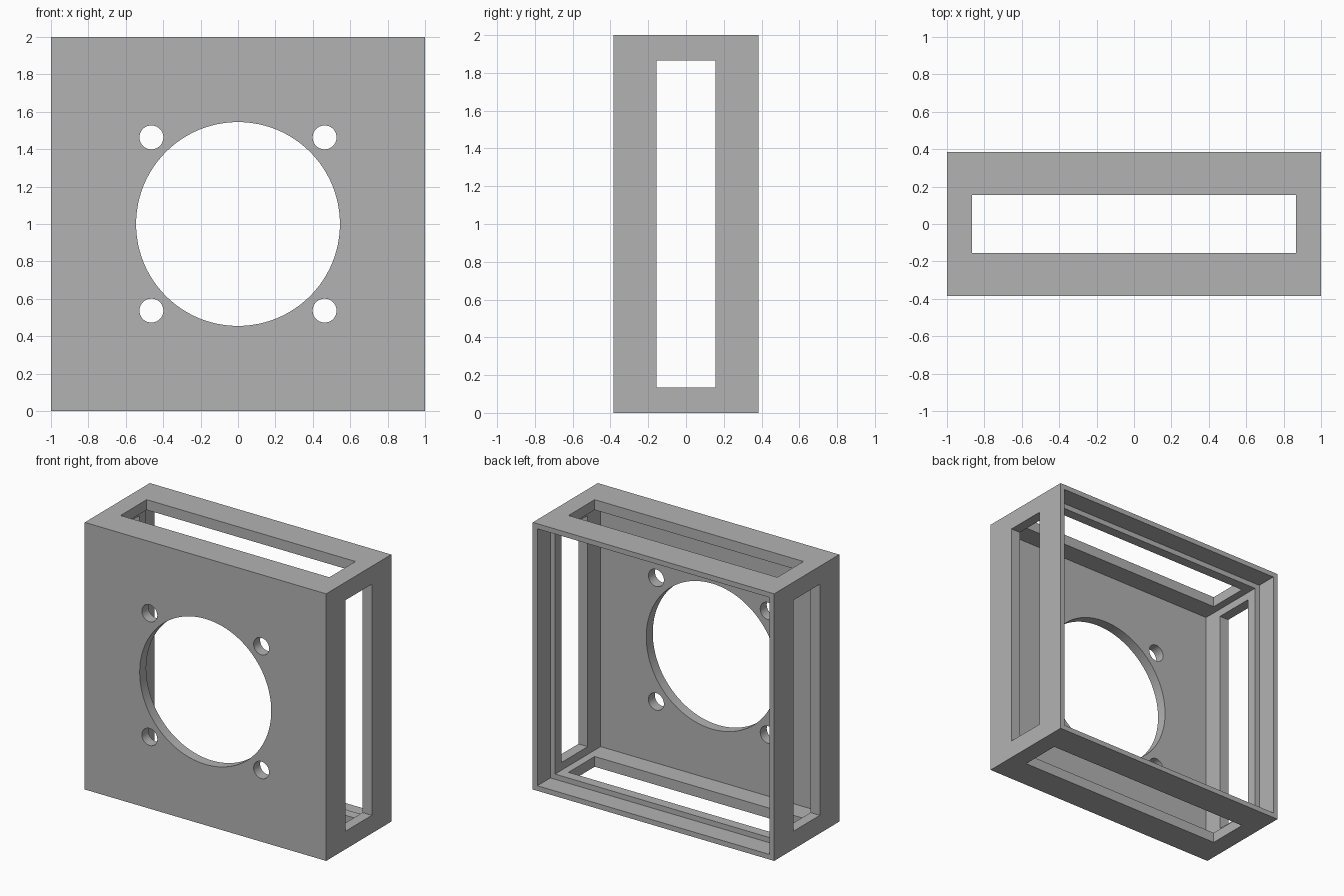
import bpy
import math

if "Cube" in bpy.data.objects:
    bpy.data.objects.remove(bpy.data.objects["Cube"], do_unlink=True)

DEPTH = 0.77      # front to back
WALL = 0.077      # wall and front plate thickness
RIM = 0.038       # thin lip around the open back
RECESS = 0.154    # depth of the rear step
BACK = DEPTH / 2
SLOT = (1.73, 0.31)   # slot length and width

gray = bpy.data.materials.new("plain gray")
gray.use_nodes = True
gray.diffuse_color = (0.45, 0.45, 0.45, 1)
gray.node_tree.nodes["Principled BSDF"].inputs["Base Color"].default_value = (0.45, 0.45, 0.45, 1)


def box(name, size, y=0.0):
    bpy.ops.mesh.primitive_cube_add(size=1, location=(0, y, 1))
    ob = bpy.context.object
    ob.name = name
    ob.scale = size
    bpy.ops.object.transform_apply(location=False, rotation=False, scale=True)
    ob.data.materials.append(gray)
    return ob


def hole(name, radius, x, z, sides):
    bpy.ops.mesh.primitive_cylinder_add(
        vertices=sides, radius=radius, depth=0.3,
        location=(x, -BACK, z), rotation=(math.pi / 2, 0, 0))
    ob = bpy.context.object
    ob.name = name
    ob.data.materials.append(gray)
    return ob


def cut(target, cutter):
    mod = target.modifiers.new(cutter.name, 'BOOLEAN')
    mod.operation = 'DIFFERENCE'
    mod.solver = 'EXACT'
    mod.object = cutter
    bpy.context.view_layer.objects.active = target
    bpy.ops.object.modifier_apply(modifier=mod.name)
    bpy.data.objects.remove(cutter, do_unlink=True)


# Outer body
housing = box("housing", (2, DEPTH, 2))

# Main cavity, open at the back, with a wider step behind it
inner = 2 - 2 * WALL
cut(housing, box("cavity", (inner, DEPTH, inner), WALL))
lip = 2 - 2 * RIM
cut(housing, box("rear_recess", (lip, 2 * RECESS, lip), BACK))

# Slots through the sides, then through top and bottom
cut(housing, box("side_slots", (3, SLOT[1], SLOT[0])))
cut(housing, box("top_bottom_slots", (SLOT[0], SLOT[1], 3)))

# Round opening and four screw holes in the front plate
cut(housing, hole("round_opening", 0.545, 0, 1, 96))
for sx in (-1, 1):
    for sz in (-1, 1):
        cut(housing, hole("screw_hole", 0.064, sx * 0.463, 1 + sz * 0.463, 40))

# Smooth hole walls, crisp corners
bpy.ops.object.select_all(action='DESELECT')
housing.select_set(True)
bpy.context.view_layer.objects.active = housing
bpy.ops.object.shade_smooth_by_angle(angle=math.radians(30))
